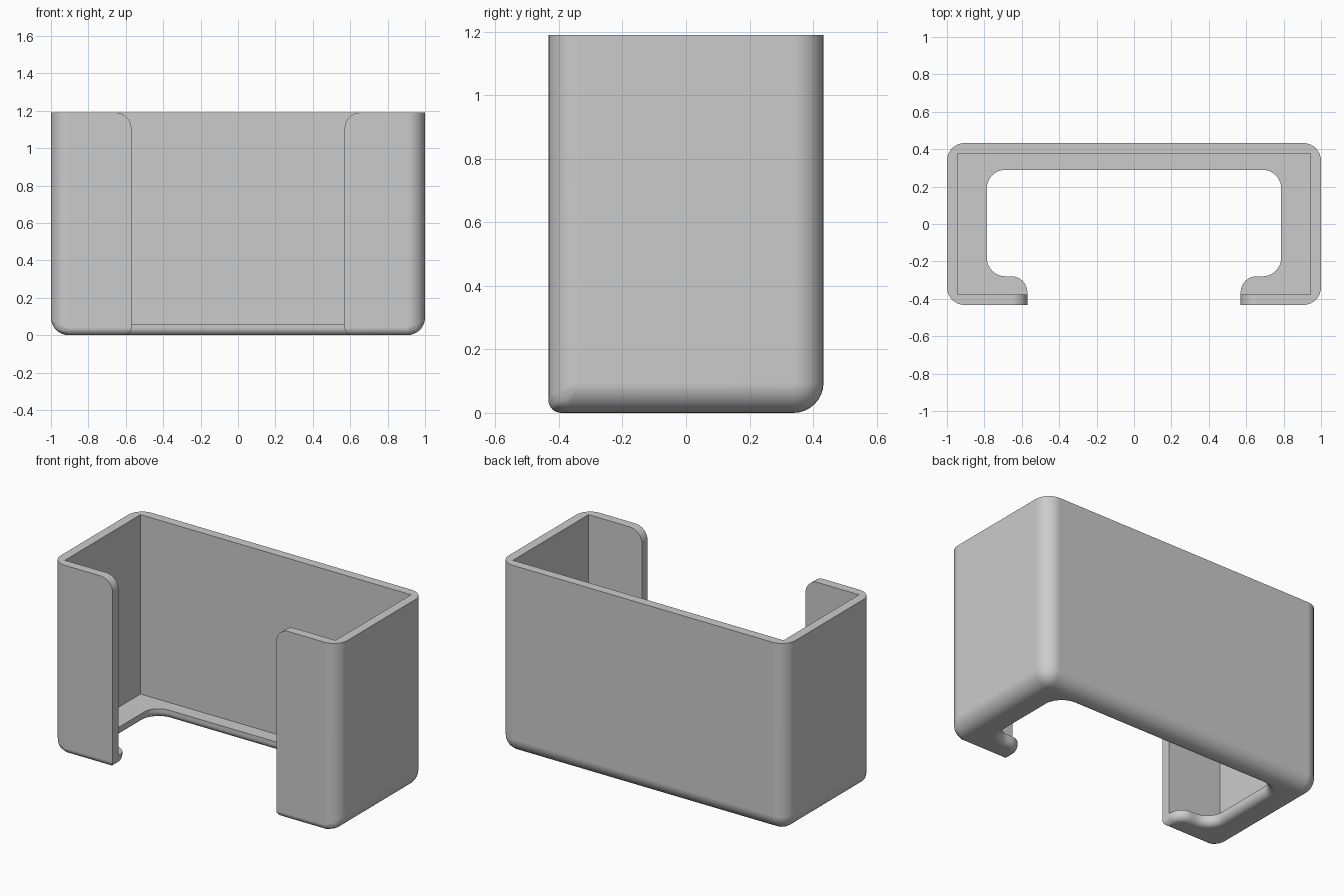
import bpy, bmesh
from math import sin, cos, pi

old = bpy.data.objects.get("Cube")
if old:
    bpy.data.objects.remove(old, do_unlink=True)

HX, HY, H = 1.0, 0.433, 1.19      # half width, half depth, height
WALL, FLOOR = 0.057, 0.06
GAP, HOLE = 0.57, 0.787           # half widths of front slot and floor hole
BACK, FRONT = 0.29, -0.28         # floor hole limits in y
ROUND, LIP = 0.095, 0.04          # outer rounding, small lower rounding
STEPS = 8

grey = bpy.data.materials.new("plain grey")
grey.use_nodes = True
colour = (0.6, 0.6, 0.6, 1)
grey.diffuse_color = colour
grey.node_tree.nodes["Principled BSDF"].inputs["Base Color"].default_value = colour


def make_object(name, bm):
    bmesh.ops.recalc_face_normals(bm, faces=bm.faces)
    mesh = bpy.data.meshes.new(name)
    bm.to_mesh(mesh)
    bm.free()
    mesh.materials.append(grey)
    ob = bpy.data.objects.new(name, mesh)
    bpy.context.collection.objects.link(ob)
    return ob


def box(low, high):
    bm = bmesh.new()
    bmesh.ops.create_cube(bm, size=1)
    for v in bm.verts:
        v.co = [high[i] if v.co[i] > 0 else low[i] for i in range(3)]
    return bm


def loft(rings):
    """Closed solid through rings that share one point count."""
    bm = bmesh.new()
    loops = [[bm.verts.new(p) for p in ring] for ring in rings]
    for a, b in zip(loops, loops[1:]):
        for i in range(len(a)):
            j = (i + 1) % len(a)
            bm.faces.new((a[i], a[j], b[j], b[i]))
    bm.faces.new(loops[0])
    bm.faces.new(loops[-1])
    return bm


def arc(cx, cy, r, start, end):
    angles = [start + (end - start) * i / STEPS for i in range(STEPS + 1)]
    return [(cx + r * cos(a), cy + r * sin(a)) for a in angles]


def mirrored(half):
    return half + [(-x, y) for x, y in reversed(half)]


def floor_outline(d):
    """Floor cut-out, grown outward by d."""
    r, c = 0.1, 0.085
    half = [(GAP + d, -0.7)]
    half += arc(GAP + c, FRONT - c, c - d, pi, pi / 2)
    half += arc(HOLE - r, FRONT + r, r + d, -pi / 2, 0)
    half += arc(HOLE - r, BACK - r, r + d, 0, pi / 2)
    return mirrored(half)


def apply_modifier(ob, mod):
    bpy.context.view_layer.objects.active = ob
    bpy.ops.object.modifier_apply(modifier=mod.name)


def cut(ob, cutter):
    mod = ob.modifiers.new("cut", 'BOOLEAN')
    mod.operation, mod.solver, mod.object = 'DIFFERENCE', 'EXACT', cutter
    apply_modifier(ob, mod)
    bpy.data.objects.remove(cutter, do_unlink=True)


# Outer block: rounded upright and lower edges, tighter at the lower front
bm = box((-HX, -HY, 0), (HX, HY, H))
weight = bm.edges.layers.float.new("bevel_weight_edge")
for e in bm.edges:
    mid = (e.verts[0].co + e.verts[1].co) / 2
    if mid.z < H - 0.01:
        lower_front = mid.z < 0.01 and mid.y < -HY + 0.01
        e[weight] = LIP / ROUND if lower_front else 1
holder = make_object("holder_body", bm)
bevel = holder.modifiers.new("rounding", 'BEVEL')
bevel.limit_method, bevel.width, bevel.segments = 'WEIGHT', ROUND, STEPS
apply_modifier(holder, bevel)

# Square-cornered inner pocket
cut(holder, make_object("pocket_cutter", box(
    (-HX + WALL, -HY + WALL, FLOOR), (HX - WALL, HY - WALL, H + 0.3))))

# Floor cut-out with a rounded lower rim
rim = [(LIP * (1 - cos(a)), LIP * (1 - sin(a)))
       for a in [pi / 2 * i / STEPS for i in range(STEPS + 1)]]
levels = [(0, 0.15)] + rim + [(LIP, -0.1)]
cut(holder, make_object("floor_cutter", loft(
    [[(x, y, z) for x, y in floor_outline(d)] for d, z in levels])))

# Front slot, flaring at the rounded top corners of the front panels
r = 0.085
half = [(GAP, 0.1)] + arc(GAP + r, H - r, r, pi, pi / 2) + [(GAP + r, H + 0.2)]
cut(holder, make_object("slot_cutter", loft(
    [[(x, y, z) for x, z in mirrored(half)] for y in (-0.7, -0.2)])))

# Smooth rounded edges, crisp flat faces
bpy.ops.object.select_all(action='DESELECT')
holder.select_set(True)
bpy.context.view_layer.objects.active = holder
bpy.ops.object.shade_smooth_by_angle(angle=pi / 6)
normals = holder.modifiers.new("flat_face_normals", 'WEIGHTED_NORMAL')
normals.keep_sharp = True
